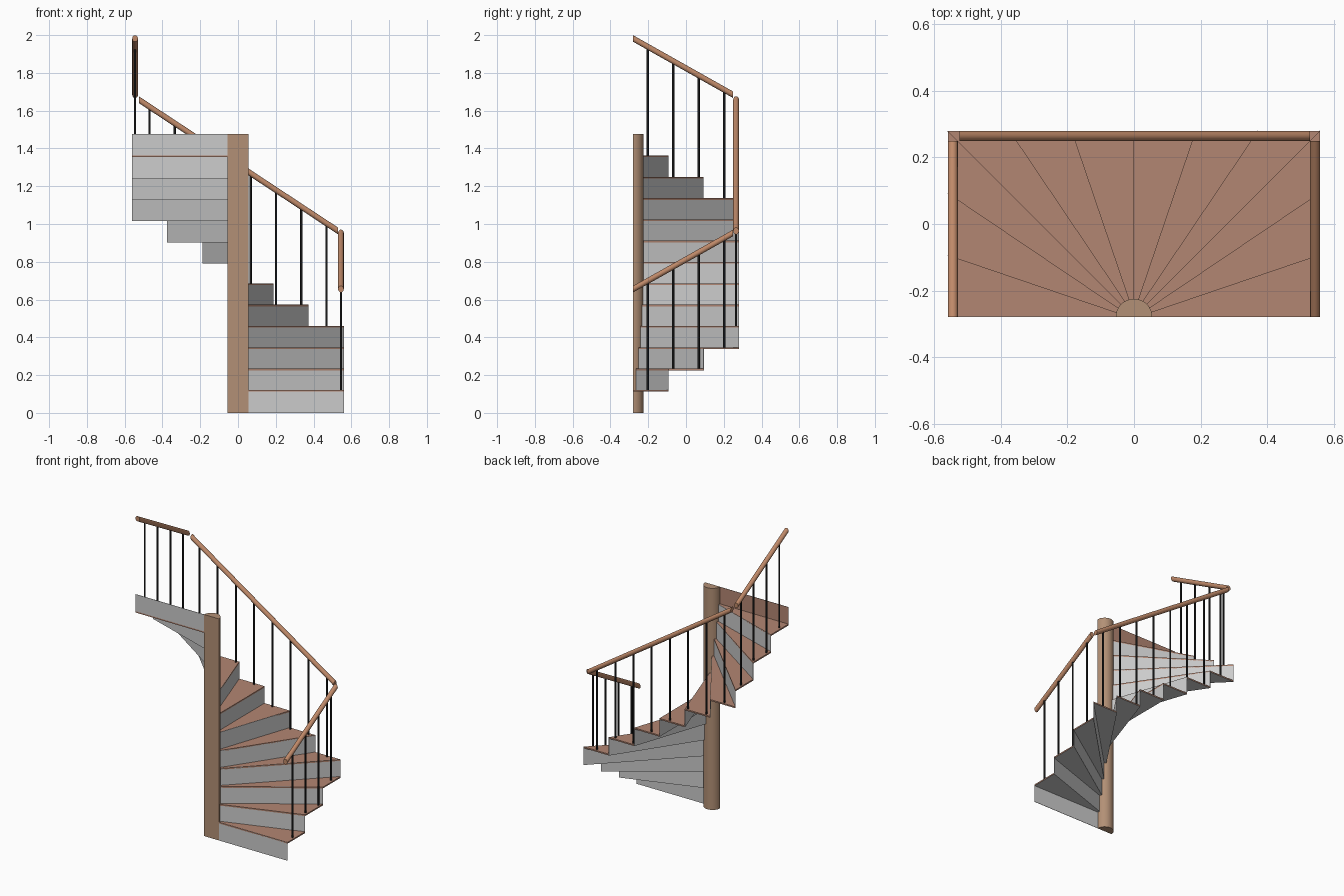
import bpy, bmesh, math
from mathutils import Vector

if "Cube" in bpy.data.objects:
    bpy.data.objects.remove(bpy.data.objects["Cube"])

W, D = 0.56, 0.28          # half width, half depth
H, T = 0.1128, 0.009       # rise per step, tread thickness
POLE_R, RAIL_R, BAR_R = 0.055, 0.015, 0.006
STEP = W / 3
RISER_T = 0.002


def material(name, rgb):
    m = bpy.data.materials.new(name)
    m.diffuse_color = (*rgb, 1)
    m.use_nodes = True
    m.node_tree.nodes["Principled BSDF"].inputs["Base Color"].default_value = m.diffuse_color
    return m


GREY = material("grey_paint", (0.6, 0.6, 0.6))
WOOD = material("tread_wood", (0.45, 0.24, 0.17))
POLE = material("post_wood", (0.45, 0.28, 0.18))
RAIL = material("rail_wood", (0.52, 0.25, 0.14))
BLACK = material("black_metal", (0.01, 0.01, 0.01))


def prism(name, base, offset, mats, smooth=False):
    """Extrude a closed polygon along an offset; slot 1 colours its base face."""
    bm = bmesh.new()
    n = len(base)
    a = [bm.verts.new(p) for p in base]
    b = [bm.verts.new(Vector(p) + Vector(offset)) for p in base]
    f = bm.faces.new(a)
    f.material_index = len(mats) - 1
    bm.faces.new(b[::-1])
    for i in range(n):
        bm.faces.new((a[i], a[(i + 1) % n], b[(i + 1) % n], b[i]))
    bmesh.ops.recalc_face_normals(bm, faces=bm.faces)
    me = bpy.data.meshes.new(name)
    bm.to_mesh(me)
    bm.free()
    for m in mats:
        me.materials.append(m)
    ob = bpy.data.objects.new(name, me)
    bpy.context.collection.objects.link(ob)
    if smooth:
        bpy.ops.object.select_all(action='DESELECT')
        ob.select_set(True)
        bpy.context.view_layer.objects.active = ob
        bpy.ops.object.shade_smooth_by_angle(angle=math.radians(40))
    return ob


def outer(k):
    """Outer end of step boundary k (0 to 12) round three walls."""
    if k <= 3:
        return Vector((W, -D + k * STEP, 0))
    if k <= 9:
        return Vector((W - (k - 3) * STEP, D, 0))
    return Vector((-W, D - (k - 9) * STEP, 0))


def inner(k):
    a = math.radians(15 * k)
    return Vector((POLE_R * math.cos(a), -D + POLE_R * math.sin(a), 0))


# half-round centre post
arc = [(POLE_R * math.cos(math.pi * i / 24), -D + POLE_R * math.sin(math.pi * i / 24), 0)
       for i in range(25)]
prism("centre_post", arc, (0, 0, 13 * H + T), [POLE], True)

# winder treads with grey undersides
for k in range(1, 13):
    pts = [p + Vector((0, 0, k * H)) for p in (inner(k - 1), outer(k - 1), outer(k), inner(k))]
    prism(f"tread_{k}", pts, (0, 0, T), [WOOD, GREY])

# thin risers along each step boundary; the last one is wood on its face
for k in range(13):
    p, q = inner(k), outer(k)
    d = (q - p).normalized()
    n = Vector((-d.y, d.x, 0)) * RISER_T * (-1 if k == 12 else 1)
    z0, z1 = Vector((0, 0, k * H)), Vector((0, 0, (k + 1) * H + T))
    if k == 12:
        p, q = p - n, q - n
        n = -n
        p, q, n = p, q, -n
        mats = [GREY, WOOD]
    else:
        mats = [GREY]
    prism(f"riser_{k + 1}", [p + z0, q + z0, q + z1, p + z1], n, mats)
    if k == 12:
        # shift so the whole panel stays inside the footprint, wood facing back
        ob = bpy.data.objects["riser_13"]
        front = min(v.co.y for v in ob.data.vertices)
        ob.location.y = -D - front
        for f in ob.data.polygons:
            f.material_index = 1 if f.normal.y > 0.9 else 0


# handrails: sloping tubes with upright cut ends
def handrail(name, a, b):
    a, b = Vector(a), Vector(b)
    d = b - a
    flat = Vector((d.x, d.y, 0))
    side = flat.normalized().cross(Vector((0, 0, 1)))
    tall = RAIL_R * d.length / flat.length
    ring = [a + side * RAIL_R * math.cos(t) + Vector((0, 0, tall * math.sin(t)))
            for t in (math.tau * i / 24 for i in range(24))]
    prism(name, ring, d, [RAIL], True)


XR, YR = W - RAIL_R, D - RAIL_R
rails = {
    "right": ((XR, -D, 0.655), (XR, 0.25, 0.953)),
    "back": ((0.53, YR, 0.963), (-0.525, YR, 1.658)),
    "left": ((-XR, 0.25, 1.684), (-XR, -D, 1.982)),
}
for name, (a, b) in rails.items():
    handrail(f"{name}_handrail", a, b)


# balusters standing on the treads below each rail
def baluster(name, rail, x, y, k):
    a, b = map(Vector, rails[rail])
    t = (x - a.x) / (b.x - a.x) if rail == "back" else (y - a.y) / (b.y - a.y)
    top, z = a.z + t * (b.z - a.z), k * H + T
    ring = [(x + BAR_R * math.cos(math.tau * i / 12), y + BAR_R * math.sin(math.tau * i / 12), z)
            for i in range(12)]
    prism(name, ring, (0, 0, top - z), [BLACK], True)


for i in range(4):
    y = -0.203 + 0.135 * i
    s = int((y + D) / STEP)
    baluster(f"right_baluster_{i + 1}", "right", XR, y, 1 + s)
    baluster(f"left_baluster_{i + 1}", "left", -XR, y, 12 - s)
for i in range(8):
    x = 0.469 - 0.134 * i
    baluster(f"back_baluster_{i + 1}", "back", x, YR, 4 + int((W - x) / STEP))
